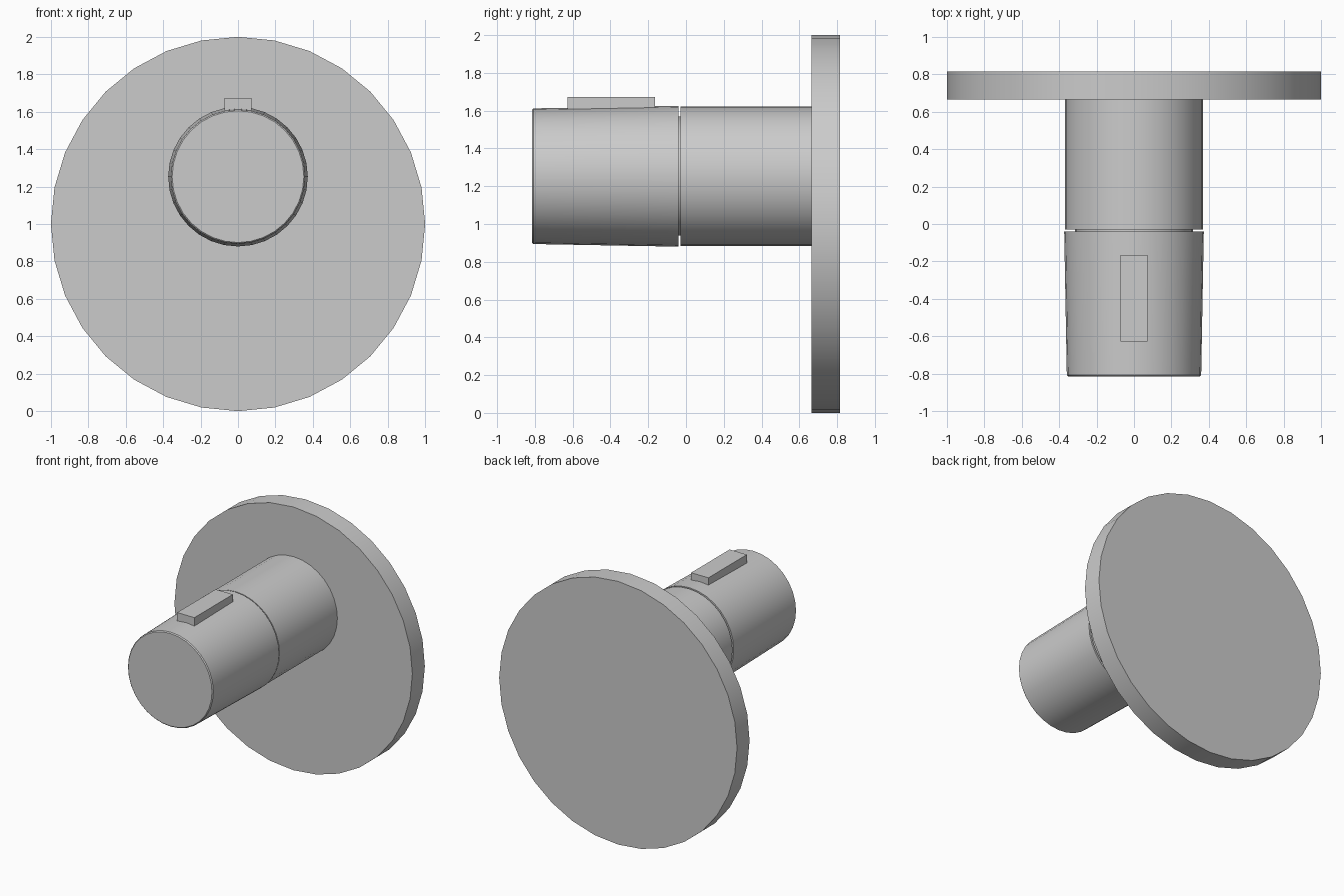
import bpy, bmesh, math

if "Cube" in bpy.data.objects:
    bpy.data.objects.remove(bpy.data.objects["Cube"])

SIDES = 32
AXIS_Z = 1.253


def lathe(name, profile, z, sides=SIDES):
    """Closed solid turned about the y direction; profile is (radius, y) front to back."""
    bm = bmesh.new()
    rings = []
    for r, y in profile:
        rings.append([bm.verts.new((r * math.cos(2 * math.pi * i / sides), y,
                                    z + r * math.sin(2 * math.pi * i / sides)))
                      for i in range(sides)])
    for a, b in zip(rings, rings[1:]):
        for i in range(sides):
            j = (i + 1) % sides
            bm.faces.new((a[i], a[j], b[j], b[i]))
    bm.faces.new(rings[0])
    bm.faces.new(rings[-1])
    return finish(name, bm)


def finish(name, bm):
    bmesh.ops.recalc_face_normals(bm, faces=bm.faces)
    mesh = bpy.data.meshes.new(name)
    bm.to_mesh(mesh)
    bm.free()
    obj = bpy.data.objects.new(name, mesh)
    bpy.context.collection.objects.link(obj)
    bpy.ops.object.select_all(action='DESELECT')
    obj.select_set(True)
    bpy.context.view_layer.objects.active = obj
    bpy.ops.object.shade_smooth_by_angle(angle=math.radians(30))
    return obj


# Round wall plate
lathe("wall_plate", [(1.0, 0.665), (1.0, 0.815)], 1.0)

# Fixed neck behind the handle
lathe("neck", [(0.37, -0.03), (0.37, 0.665)], AXIS_Z)

# Thin recessed spindle showing in the gap
lathe("spindle", [(0.315, -0.045), (0.315, -0.025)], AXIS_Z)

# Slightly tapered turning handle with a softened front rim
lathe("handle", [(0.352, -0.815), (0.359, -0.808), (0.373, -0.04)], AXIS_Z)

# Raised grip tab on top of the handle
bm = bmesh.new()
bmesh.ops.create_cube(bm, size=1)
for v in bm.verts:
    v.co.x *= 0.145
    v.co.y = v.co.y * 0.462 - 0.396
    v.co.z = 1.672 if v.co.z > 0 else 1.57
finish("grip_tab", bm)
